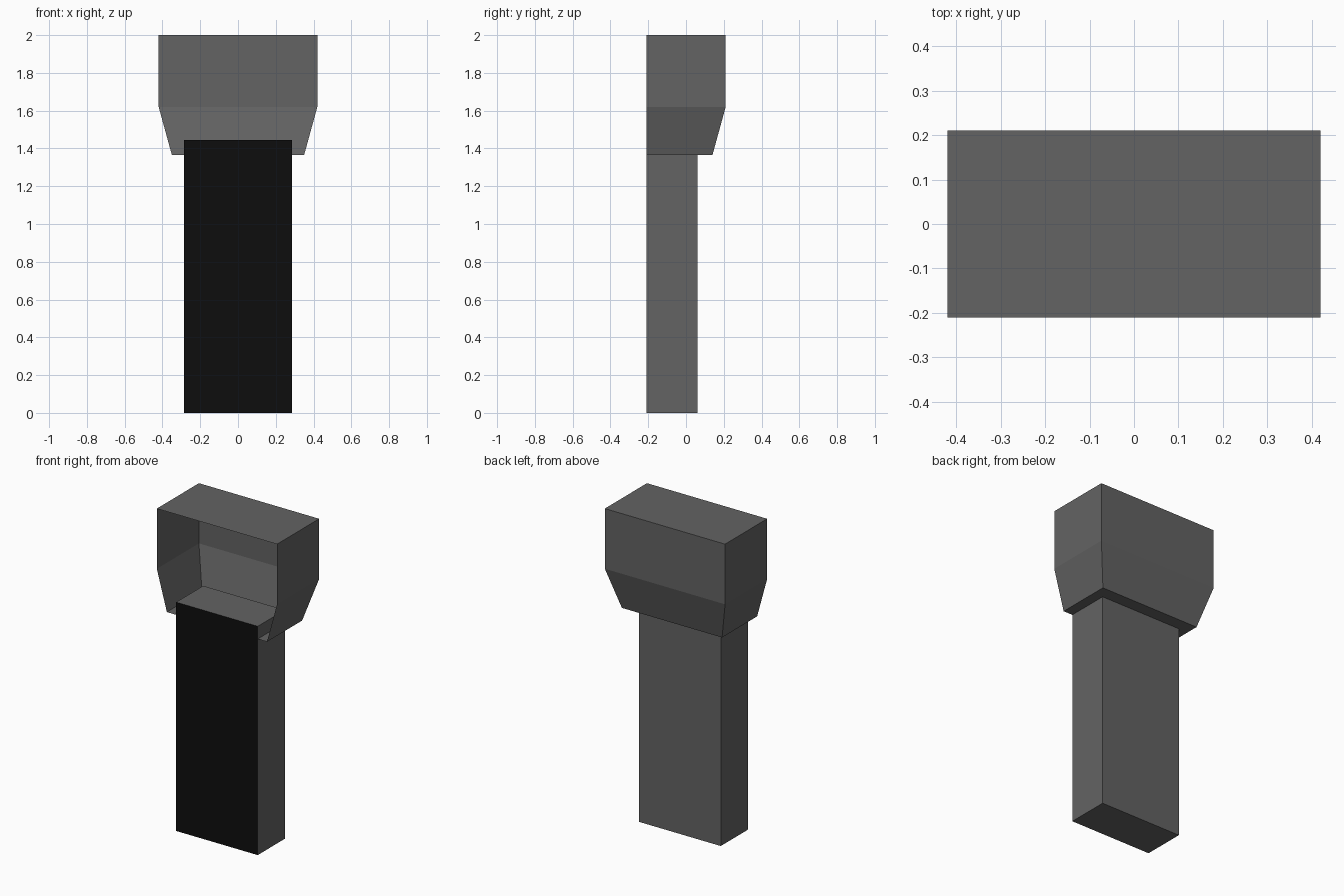
import bpy, bmesh

if "Cube" in bpy.data.objects:
    bpy.data.objects.remove(bpy.data.objects["Cube"])


def material(name, value):
    m = bpy.data.materials.new(name)
    m.diffuse_color = (value, value, value, 1)
    m.use_nodes = True
    m.node_tree.nodes["Principled BSDF"].inputs["Base Color"].default_value = m.diffuse_color
    return m


grey = material("dark grey", 0.125)
black = material("screen black", 0.0042)


def loft(name, sections, mats):
    """Stack rectangles (half width, front y, back y, z) into a capped shell."""
    bm = bmesh.new()
    rings = [[bm.verts.new(p) for p in ((-w, f, z), (w, f, z), (w, b, z), (-w, b, z))]
             for w, f, b, z in sections]
    bm.faces.new(rings[0][::-1])
    bm.faces.new(rings[-1])
    for lo, hi in zip(rings, rings[1:]):
        for i in range(4):
            j = (i + 1) % 4
            bm.faces.new((lo[i], lo[j], hi[j], hi[i]))
    bm.normal_update()
    me = bpy.data.meshes.new(name)
    ob = bpy.data.objects.new(name, me)
    bpy.context.collection.objects.link(ob)
    for m in mats:
        me.materials.append(m)
    return ob, bm


# Pedestal body: closed box with a black front panel
body, bm = loft("pedestal_body", [(0.285, -0.21, 0.06, 0), (0.285, -0.21, 0.06, 1.445)],
                [grey, black])
for f in bm.faces:
    f.material_index = int(f.normal.y < -0.9)
bm.to_mesh(body.data)
bm.free()

# Hood: thin shell, tapered at the bottom, open at the front
hood, bm = loft("hood", [(0.35, -0.21, 0.14, 1.365), (0.42, -0.21, 0.21, 1.62),
                         (0.42, -0.21, 0.21, 2.0)], [grey])
bmesh.ops.delete(bm, geom=[f for f in bm.faces if f.normal.y < -0.9], context='FACES')
bm.to_mesh(hood.data)
bm.free()
